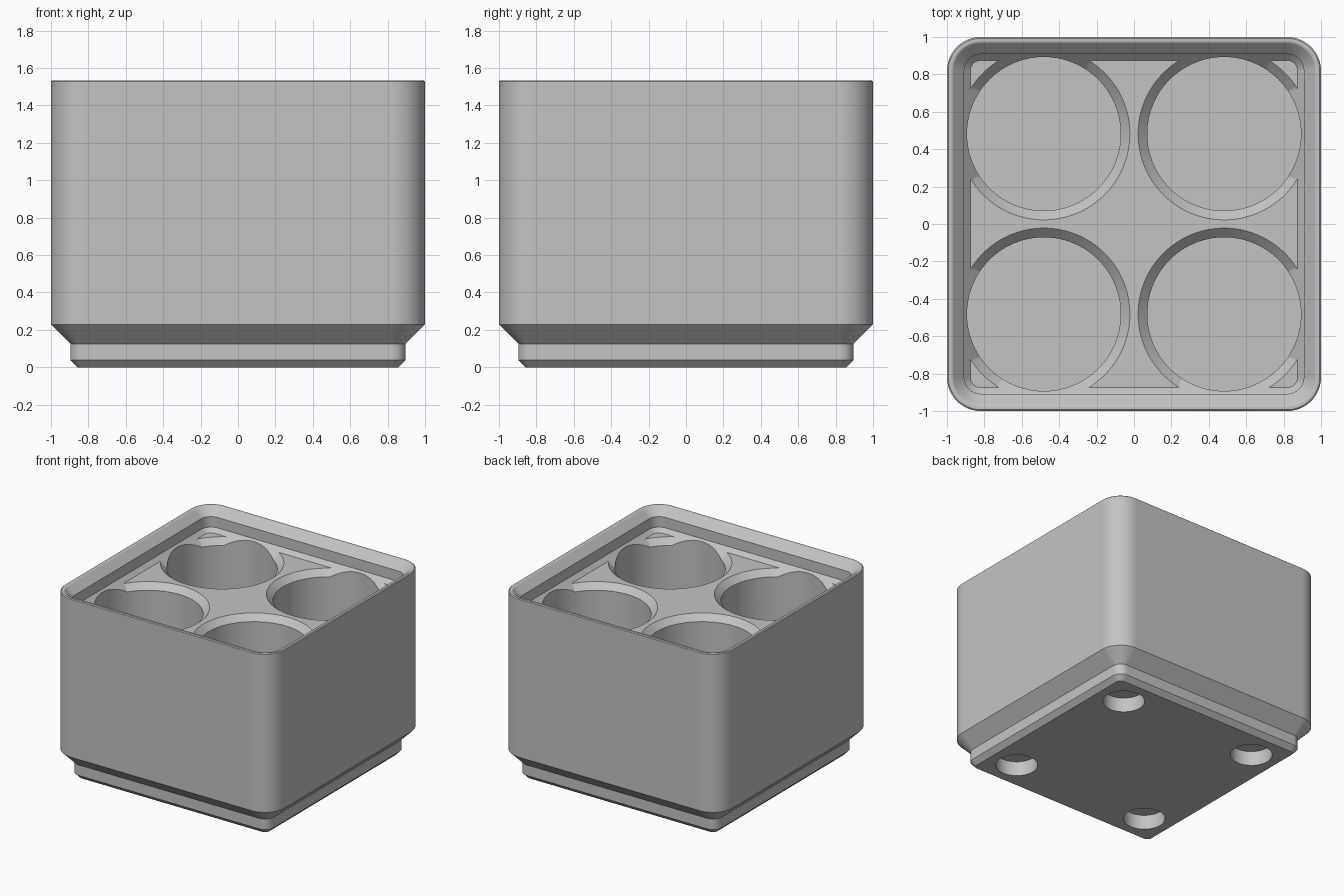
import bpy
import bmesh
from math import cos, sin, pi, radians

if "Cube" in bpy.data.objects:
    bpy.data.objects.remove(bpy.data.objects["Cube"], do_unlink=True)

CORNER = 0.819         # centre of every corner arc
FLOOR = 1.35           # deck around the wells
TOP = 1.533
WELL_R, WELL_POS, WELL_BOTTOM = 0.411, 0.482, 0.34
MAGNET_R, MAGNET_POS, MAGNET_DEPTH = 0.157, 0.627, 0.12
QUADRANTS = [(x, y) for x in (-1, 1) for y in (-1, 1)]


def loft(name, rings):
    """Stack closed rings of equal point count into a capped solid."""
    bm = bmesh.new()
    loops = [[bm.verts.new(p) for p in ring] for ring in rings]
    for low, high in zip(loops, loops[1:]):
        for i in range(len(low)):
            j = (i + 1) % len(low)
            bm.faces.new((low[i], low[j], high[j], high[i]))
    bm.faces.new(loops[0][::-1])
    bm.faces.new(loops[-1])
    mesh = bpy.data.meshes.new(name)
    bm.to_mesh(mesh)
    bm.free()
    obj = bpy.data.objects.new(name, mesh)
    bpy.context.collection.objects.link(obj)
    return obj


def rounded_square(half, z, steps=12):
    r = max(half - CORNER, 0.003)
    c = half - r
    ring = []
    for q, (sx, sy) in enumerate([(1, 1), (-1, 1), (-1, -1), (1, -1)]):
        for k in range(steps + 1):
            a = (q + k / steps) * pi / 2
            ring.append((sx * c + r * cos(a), sy * c + r * sin(a), z))
    return ring


def circle(x, y, r, z, n=96):
    return [(x + r * cos(2 * pi * i / n), y + r * sin(2 * pi * i / n), z) for i in range(n)]


def prism(name, profile):
    return loft(name, [rounded_square(h, z) for h, z in profile])


def turned(name, x, y, profile):
    return loft(name, [circle(x, y, r, z) for r, z in profile])


def combine(target, tool, operation):
    """Apply a boolean and discard the tool."""
    tool.hide_render = True
    mod = target.modifiers.new("cut", 'BOOLEAN')
    mod.operation, mod.solver, mod.object = operation, 'EXACT', tool
    bpy.context.view_layer.objects.active = target
    bpy.ops.object.modifier_apply(modifier=mod.name)
    bpy.data.objects.remove(tool, do_unlink=True)


# Body: stepped foot, straight walls and softened rim
bin_body = prism("storage_bin", [
    (0.858, 0), (0.896, 0.039), (0.896, 0.125), (1, 0.229),
    (1, TOP - 0.006), (0.993, TOP)])

# Round wells and the magnet pockets underneath, cut from the solid block
for sx, sy in QUADRANTS:
    combine(bin_body, turned("well_cutter", sx * WELL_POS, sy * WELL_POS,
            [(WELL_R, WELL_BOTTOM), (WELL_R, TOP + 0.1)]), 'DIFFERENCE')
    combine(bin_body, turned("magnet_cutter", sx * MAGNET_POS, sy * MAGNET_POS,
            [(MAGNET_R, -0.1), (MAGNET_R, MAGNET_DEPTH)]), 'DIFFERENCE')

# Stacking lip recess, its lower slope carried down beside the wells
recess = prism("recess_cutter", [
    (0.822, FLOOR - 0.053), (0.908, FLOOR + 0.033),
    (0.908, FLOOR + 0.119), (0.966, TOP - 0.006),
    (0.972, TOP - 0.0023), (0.982, TOP + 0.0005), (1, TOP + 0.02)])

# Limit the recess to the deck level plus the well chamfers
limit = prism("deck_limit", [(1.2, FLOOR), (1.2, FLOOR + 0.5)])
for sx, sy in QUADRANTS:
    cone = turned("chamfer_cutter", sx * WELL_POS, sy * WELL_POS,
                  [(0.402, FLOOR - 0.058), (0.462, FLOOR + 0.002)])
    combine(limit, cone, 'UNION')
combine(recess, limit, 'INTERSECT')
combine(bin_body, recess, 'DIFFERENCE')

# Single grey plastic
grey = bpy.data.materials.new("grey_plastic")
grey.use_nodes = True
colour = (0.55, 0.55, 0.55, 1)
grey.diffuse_color = colour
grey.node_tree.nodes["Principled BSDF"].inputs["Base Color"].default_value = colour
bin_body.data.materials.clear()
bin_body.data.materials.append(grey)

# Smooth the arcs while the flat walls stay flat
bpy.ops.object.select_all(action='DESELECT')
bin_body.select_set(True)
bpy.context.view_layer.objects.active = bin_body
bpy.ops.object.shade_smooth_by_angle(angle=radians(25))
flat_walls = bin_body.modifiers.new("flat_walls", 'WEIGHTED_NORMAL')
flat_walls.keep_sharp = True
